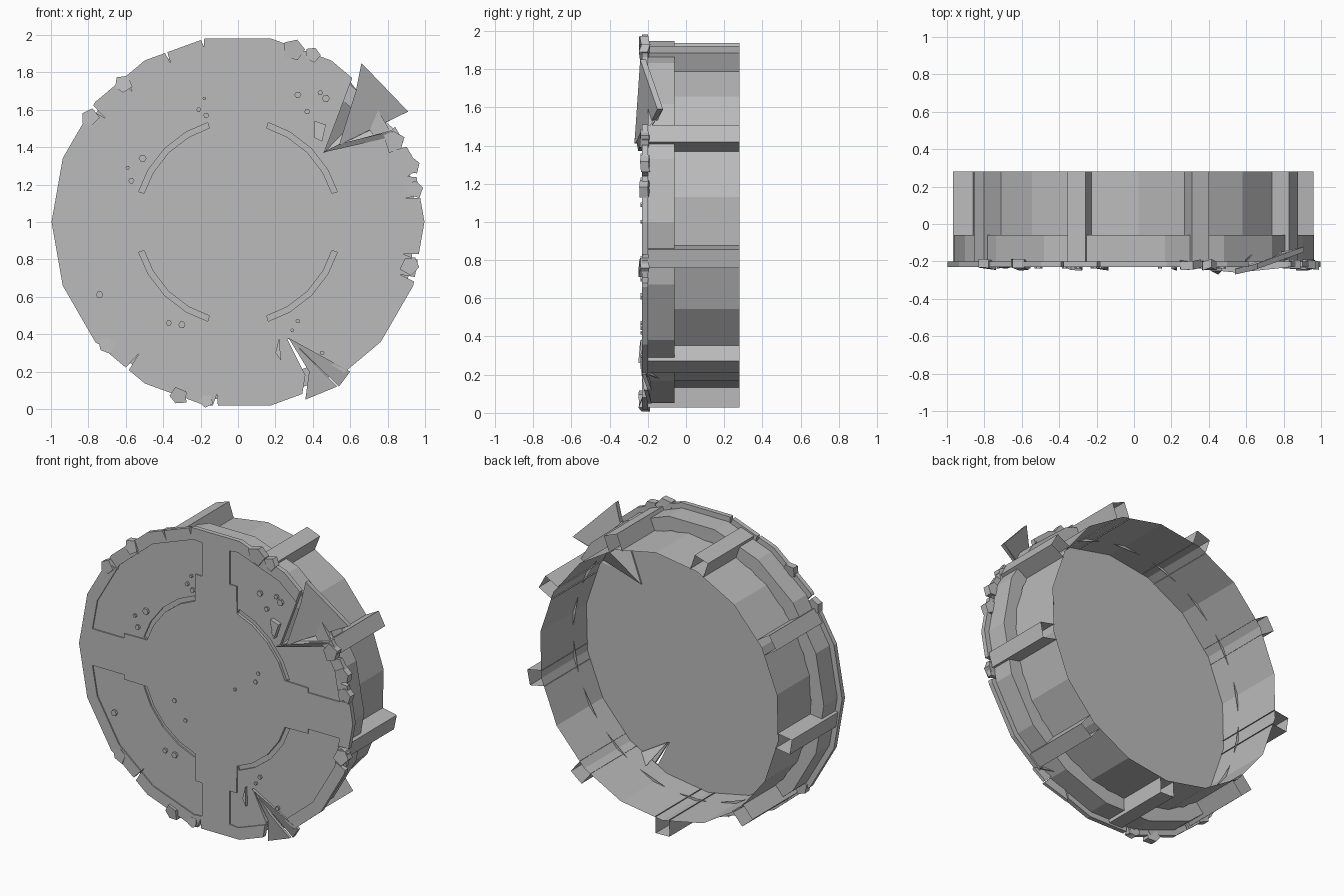
import bpy, bmesh, math, random
from mathutils import Vector

random.seed(4)
if "Cube" in bpy.data.objects:
    bpy.data.objects.remove(bpy.data.objects["Cube"])

steel = bpy.data.materials.new("grey_steel")
steel.use_nodes = True
steel.diffuse_color = (0.5, 0.5, 0.5, 1)
steel.node_tree.nodes["Principled BSDF"].inputs["Base Color"].default_value = (0.5, 0.5, 0.5, 1)

FRONT, FLOOR, BACK = -0.23, -0.2, 0.28
CENTRE = 1.0


def finish(name, bm, recalc=True):
    if recalc:
        bmesh.ops.recalc_face_normals(bm, faces=bm.faces[:])
    mesh = bpy.data.meshes.new(name)
    bm.to_mesh(mesh)
    bm.free()
    obj = bpy.data.objects.new(name, mesh)
    bpy.context.collection.objects.link(obj)
    mesh.materials.append(steel)
    return obj


def polar(r, degrees):
    a = math.radians(degrees)
    return r * math.cos(a), r * math.sin(a)


def add_prism(bm, pts, thick):
    """Polygon of (x, z, y) points about the centre, extruded towards the back."""
    front = [bm.verts.new((x, y, z + CENTRE)) for x, z, y in pts]
    back = [bm.verts.new((x, y + thick, z + CENTRE)) for x, z, y in pts]
    bm.faces.new(front)
    bm.faces.new(back[::-1])
    for i in range(len(pts)):
        j = (i + 1) % len(pts)
        bm.faces.new((front[i], back[i], back[j], front[j]))


def prism(name, pts, thick):
    bm = bmesh.new()
    add_prism(bm, pts, thick)
    return finish(name, bm)


def cut(target, pts, y, thick):
    cutter = prism("cutter", [(x, z, y) for x, z in pts], thick)
    cutter.hide_render = True
    mod = target.modifiers.new("cut", "BOOLEAN")
    mod.operation, mod.solver, mod.object = "DIFFERENCE", "EXACT", cutter
    bpy.context.view_layer.objects.active = target
    bpy.ops.object.modifier_apply(modifier=mod.name)
    bpy.data.objects.remove(cutter)


# Front plate
plate = prism("front_plate", [(*polar(0.997, a), FRONT) for a in range(0, 360, 20)], FLOOR - FRONT)

# Four sunken panels between the cross arms, with a deeper groove around the hub
hub_arc = [polar(0.525, a) for a in (17, 30, 45, 60, 73)]
groove = hub_arc + [polar(0.555, a) for a in (73, 60, 45, 30, 17)]
panel = hub_arc + [(0.15, 0.68), (0.1, 0.68), (0.1, 0.9)]
panel += [polar(0.92, a) for a in (80, 60, 40, 20)]
panel += [(0.9, 0.12), (0.67, 0.12), (0.67, 0.15)]
for sx in (1, -1):
    for sz in (1, -1):
        cut(plate, [(x * sx, z * sz) for x, z in panel], FRONT - 0.1, 0.108)
        cut(plate, [(x * sx, z * sz) for x, z in groove], FRONT - 0.1, 0.118)

# Two torn breaches
cut(plate, [(0.46, 0.37), (0.6, 0.74), (0.68, 0.95), (1.0, 0.66), (0.82, 0.49), (0.56, 0.42)], -0.4, 0.4)
cut(plate, [(0.26, -0.62), (0.36, -0.82), (0.33, -1.0), (0.6, -0.9), (0.56, -0.8)], -0.4, 0.4)

# Rim notches: angle, half angle, inner radius
for angle, half, inner in [(142, 1.6, 0.9), (129, 2, 0.9), (113, 1, 0.92), (101, 1.5, 0.95),
                           (70, 5, 0.95), (25, 2, 0.9), (15, 3, 0.94), (8, 1, 0.9),
                           (-11, 2, 0.9), (-18, 1.5, 0.91), (-97, 2, 0.93), (-107, 3, 0.95),
                           (-127, 1.2, 0.88), (-138, 3, 0.95)]:
    cut(plate, [polar(inner, angle), polar(1.1, angle - half), polar(1.1, angle + half)], -0.4, 0.4)

# Open-ended drum wall, a single sheet
bm = bmesh.new()
loops = [[], []]
for k in range(18):
    x, z = polar(0.875, 8.5 + 20 * k)
    for loop, y in zip(loops, (FLOOR, BACK)):
        loop.append(bm.verts.new((x, y, z + CENTRE)))
for k in range(18):
    j = (k + 1) % 18
    bm.faces.new((loops[0][k], loops[0][j], loops[1][j], loops[1][k]))
finish("drum_wall", bm)

# Collar behind the plate, around the drum
bm = bmesh.new()
section = [(0.87, FLOOR), (0.962, FLOOR), (0.962, -0.06), (0.87, -0.06)]
rings = []
for k in range(18):
    ring = []
    for r, y in section:
        x, z = polar(r, 20 * k)
        ring.append(bm.verts.new((x, y, z + CENTRE)))
    rings.append(ring)
for k in range(18):
    a, b = rings[k], rings[(k + 1) % 18]
    for i in range(3):
        bm.faces.new((a[i], a[i + 1], b[i + 1], b[i]))
finish("collar", bm)

# Nine hollow ribs along the drum, open at the back
for n in range(9):
    angle = 28.5 + 40 * n
    out = Vector((*polar(1, angle), 0))
    side = Vector((-out.y, out.x, 0)) * 0.05
    corners = [out * 0.86 - side, out * 0.97 - side, out * 0.97 + side, out * 0.86 + side]
    bm = bmesh.new()
    ends = [[bm.verts.new((c.x, y, c.y + CENTRE)) for c in corners] for y in (FLOOR, BACK)]
    for i in range(3):
        bm.faces.new((ends[0][i], ends[0][i + 1], ends[1][i + 1], ends[1][i]))
    finish("drum_rib_%d" % (n + 1), bm)

# Bent shards and inward flaps at the breaches
prism("upper_shard", [(0.66, 0.85, -0.24), (0.91, 0.59, -0.15), (0.62, 0.45, -0.22),
                      (0.54, 0.41, -0.27), (0.63, 0.7, -0.25)], 0.03)
prism("upper_splinter", [(0.41, 0.54, -0.25), (0.47, 0.52, -0.25), (0.45, 0.43, -0.27), (0.41, 0.45, -0.24)], 0.03)
prism("upper_lip", [(0.45, 0.37, -0.25), (0.55, 0.42, -0.26), (0.84, 0.49, -0.23), (0.8, 0.45, -0.22)], 0.03)
prism("upper_flap_left", [(0.46, 0.37, FLOOR), (0.6, 0.75, FLOOR), (0.7, 0.62, -0.11)], 0.01)
prism("upper_flap_right", [(0.46, 0.37, FLOOR), (0.7, 0.62, -0.11), (0.84, 0.49, FLOOR)], 0.01)
prism("lower_shard", [(0.27, -0.62, -0.23), (0.4, -0.75, -0.24), (0.53, -0.88, -0.22),
                      (0.36, -0.95, -0.2), (0.38, -0.8, -0.23)], 0.02)
prism("lower_lip", [(0.27, -0.62, -0.24), (0.6, -0.8, -0.23), (0.54, -0.88, -0.2)], 0.02)
prism("lower_flap", [(0.27, -0.62, FLOOR), (0.57, -0.8, FLOOR), (0.42, -0.84, -0.1)], 0.01)
prism("lower_splinter", [(0.22, -0.62, -0.24), (0.23, -0.74, -0.25), (0.2, -0.7, -0.24)], 0.02)

# Loose rim chips: angle, radius, size
for n, (angle, r, size) in enumerate([(145, 0.97, 0.05), (130, 0.96, 0.05), (72, 0.97, 0.06),
                                      (66, 0.98, 0.04), (27, 0.94, 0.06), (18, 0.975, 0.05),
                                      (10.5, 0.96, 0.05), (-14, 0.95, 0.055), (-109, 0.985, 0.05),
                                      (-100, 0.97, 0.04), (-137, 0.96, 0.05)]):
    cx, cz = polar(r, angle)
    pts = []
    for k in range(5):
        dx, dz = polar(size * random.uniform(0.8, 1.15), angle + 72 * k)
        pts.append((cx + dx, cz + dz, FRONT - random.uniform(0, 0.02)))
    prism("rim_chip_%d" % (n + 1), pts, 0.045)

# Small pockmarks scattered on the face
spots = [(-0.18, 0.66), (-0.17, 0.57), (-0.21, 0.6), (-0.51, 0.34), (-0.59, 0.29), (-0.57, 0.22),
         (0.32, 0.68), (0.44, 0.69), (0.47, 0.66), (0.37, 0.59), (0.31, 0.15), (0.29, 0.09),
         (0.14, 0), (-0.3, -0.19), (-0.22, -0.3), (-0.74, -0.39), (-0.3, -0.55), (-0.37, -0.54),
         (0.29, -0.58), (0.32, -0.53), (0.45, -0.7)]
bm = bmesh.new()
for x, z in spots:
    size = random.uniform(0.01, 0.021)
    pts = [(*polar(size, 60 * k), FRONT - 0.007) for k in range(6)]
    add_prism(bm, [(x + dx, z + dz, y) for dx, dz, y in pts], 0.025)
finish("pockmarks", bm)
